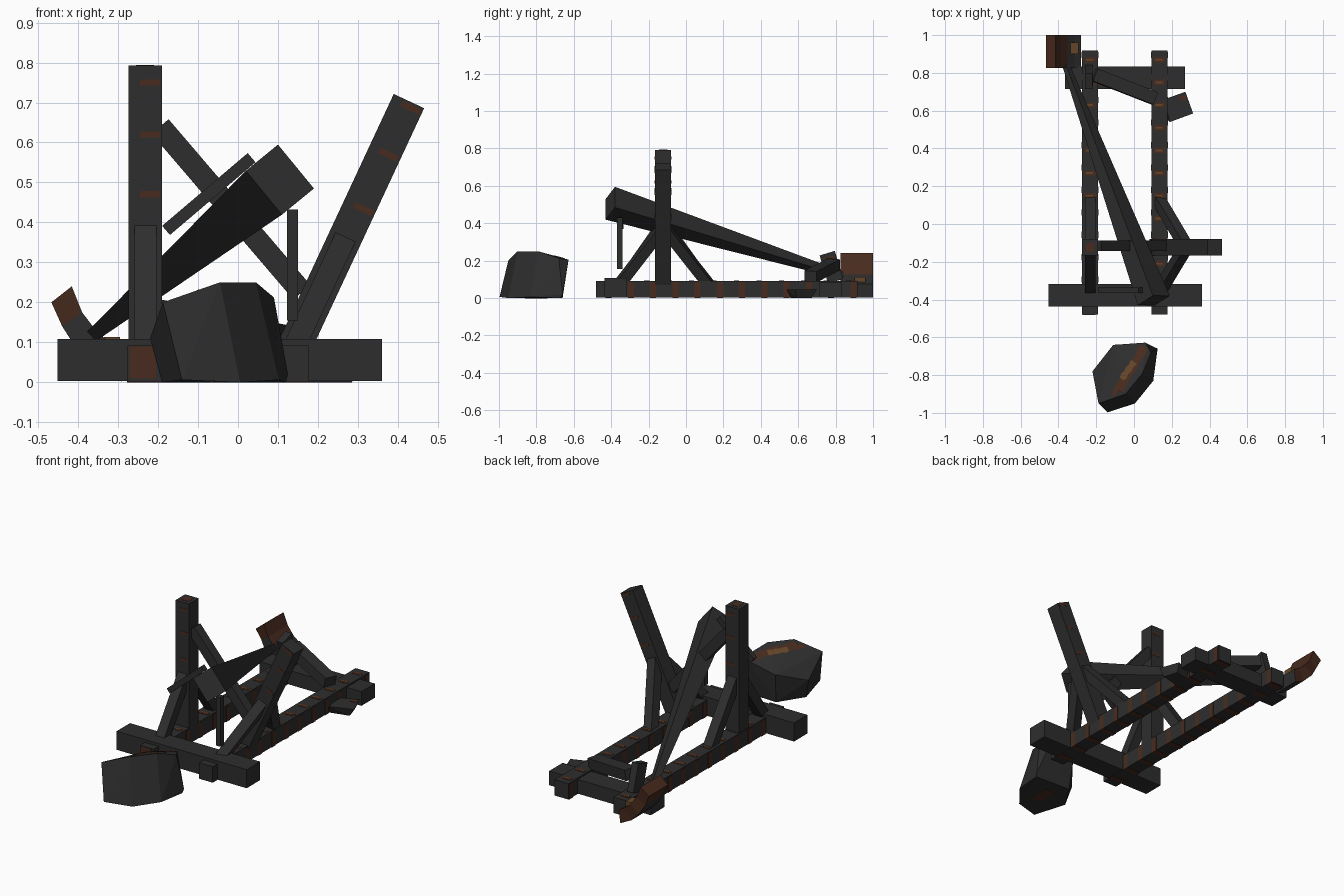
import bpy, bmesh, math
from mathutils import Vector

if "Cube" in bpy.data.objects:
    bpy.data.objects.remove(bpy.data.objects["Cube"])

def material(name, rgb):
    m = bpy.data.materials.new(name)
    m.diffuse_color = (*rgb, 1)
    m.use_nodes = True
    m.node_tree.nodes["Principled BSDF"].inputs["Base Color"].default_value = m.diffuse_color
    return m

CHAR = material("charred wood", (0.027, 0.027, 0.027))
RUST = material("ember rust", (0.065, 0.024, 0.013))
TAN = material("scorched brown", (0.13, 0.06, 0.022))

def finish(name, bm, mats):
    bmesh.ops.recalc_face_normals(bm, faces=bm.faces)
    me = bpy.data.meshes.new(name)
    bm.to_mesh(me)
    bm.free()
    ob = bpy.data.objects.new(name, me)
    bpy.context.collection.objects.link(ob)
    for m in mats:
        me.materials.append(m)
    return ob

def hull(name, points, mats=(CHAR,)):
    bm = bmesh.new()
    for p in points:
        bm.verts.new(p)
    bmesh.ops.convex_hull(bm, input=bm.verts[:])
    bmesh.ops.dissolve_limit(bm, angle_limit=0.05, verts=bm.verts[:], edges=bm.edges[:])
    return finish(name, bm, mats)

def beam(name, p, q, w, d, side=(1, 0, 0), taper=1.0, mat=CHAR):
    """Squared timber from p to q; w is measured along side, d across it."""
    p, q, s = Vector(p), Vector(q), Vector(side)
    axis = (q - p).normalized()
    s = (s - axis * s.dot(axis)).normalized()
    t = axis.cross(s)
    pts = [c + s * (a * w * k / 2) + t * (b * d * k / 2)
           for c, k in ((p, 1), (q, taper)) for a in (-1, 1) for b in (-1, 1)]
    return hull(name, pts, (mat,))

def box(name, x, y, z, mat=CHAR):
    return hull(name, [(i, j, k) for i in x for j in y for k in z], (mat,))

# Ground frame: two rails with scorched bands, two cross beams
for tag, cx in (("left", -0.233), ("right", 0.135)):
    box(tag + "_rail", (cx - 0.043, cx + 0.043), (-0.48, 0.918), (0.002, 0.092))
    for i in range(12):
        y = -0.43 + i * 0.119
        box(tag + "_rail_band", (cx - 0.0445, cx + 0.0445), (y, y + 0.032), (0, 0.085), RUST)
    for i in range(10):
        y = -0.21 + i * 0.12
        box(tag + "_rail_top_mark", (cx - 0.028, cx + 0.028), (y - 0.014, y + 0.014), (0.09, 0.0935), RUST)
        box(tag + "_rail_top_glow", (cx - 0.02, cx + 0.016), (y - 0.005, y + 0.004), (0.09, 0.0945), TAN)
box("left_rail_end_mark", (-0.272, -0.205), (-0.4815, -0.47), (0.01, 0.09), RUST)
box("front_cross_beam", (-0.452, 0.36), (-0.437, -0.318), (0.003, 0.108))
box("rear_cross_beam", (-0.365, 0.27), (0.715, 0.835), (0.004, 0.084))

# Left upright stands straight, the right one has fallen outward
LEAN = math.radians(25)
def stand(cx, y, h, lean):
    return (cx + h * math.sin(lean), y, 0.08 + h * math.cos(lean))

for tag, cx, lean, top in (("left", -0.232, 0, 0.712), ("right", 0.137, LEAN, 0.688)):
    across = (math.cos(lean), 0, -math.sin(lean))
    beam(tag + "_upright", stand(cx, -0.123, -0.04, lean), stand(cx, -0.123, top, lean), 0.084, 0.086, across)
    for end, y in (("front", -0.365), ("rear", 0.13)):
        beam(f"{tag}_{end}_brace", stand(cx, y, -0.02, lean), stand(cx, -0.12, 0.33, lean), 0.055, 0.055, across)
    for h in (0.39, 0.54, 0.67):
        beam(tag + "_upright_mark", stand(cx + 0.012, -0.123, h - 0.008, lean),
             stand(cx + 0.012, -0.123, h + 0.008, lean), 0.05, 0.089, across, mat=RUST)
box("upright_top_mark", (-0.255, -0.21), (-0.145, -0.1), (0.79, 0.7935), RUST)

# Broken axle hanging between the uprights
beam("broken_axle", (-0.195, -0.115, 0.64), (0.16, -0.115, 0.225), 0.054, 0.056, (0, 1, 0))

# Throwing arm, thick at the weight end
beam("throwing_arm", (0.105, -0.405, 0.507), (-0.36, 0.84, 0.12), 0.142, 0.115, (0.63, 0, -0.77), 0.22)

# Hanger bars of the lost weight
beam("hanger_plank", (-0.18, -0.35, 0.38), (0.034, -0.35, 0.562), 0.03, 0.03, (0, 1, 0))
box("hanger_post", (0.122, 0.15), (-0.37, -0.34), (0.155, 0.432))

# Fallen counterweight: tilted irregular block with a scorched streak on top
hull("counterweight", [
    (-0.22, -0.78, 0.11), (-0.11, -0.64, 0.165), (0.06, -0.628, 0.205), (0.09, -0.68, 0.212),
    (0.045, -0.79, 0.25), (-0.045, -0.9, 0.25), (-0.188, -0.95, 0.2),
    (-0.19, -0.8, 0), (-0.1, -0.66, 0), (0.125, -0.66, 0.02), (0.12, -0.67, 0),
    (0.102, -0.83, 0.006), (0.005, -0.95, 0), (-0.14, -0.997, 0.006)])
block = bpy.data.objects["counterweight"]
def streak(name, a, b, width, mat, lift):
    """Thin strip laid over the block top by ray casting."""
    bm = bmesh.new()
    a, b = Vector(a), Vector(b)
    n = Vector((-(b - a).y, (b - a).x)).normalized() * width / 2
    rows = []
    for i in range(9):
        c = a.lerp(b, i / 8)
        k = 1.0 if i % 3 else 0.75
        row = []
        for s in (-k, 0, k):
            e = c + n * s
            hit, loc, _, _ = block.ray_cast((e.x, e.y, 1), (0, 0, -1))
            row.append(bm.verts.new((e.x, e.y, (loc.z if hit else 0.2) + lift)))
        rows.append(row)
    for r, s in zip(rows, rows[1:]):
        for j in (0, 1):
            bm.faces.new((r[j], r[j + 1], s[j + 1], s[j]))
    finish(name, bm, (mat,))
streak("weight_scorch", (-0.1, -0.91), (0.055, -0.65), 0.05, RUST, 0.003)
streak("weight_glow", (-0.065, -0.82), (0.0, -0.73), 0.035, TAN, 0.005)
box("weight_underside_mark", (-0.07, 0.0), (-0.86, -0.74), (-0.001, 0.004), RUST)

# Broken throwing cup: curved shell under the arm tip
def shell(name, outer, inner, y0, y1):
    bm = bmesh.new()
    sections = []
    for y, dy in ((y0, 1), ((y0 + y1) / 2, 0), (y1, -1)):
        o = [bm.verts.new((x, y + dy * 0.012 * (i % 2), z)) for i, (x, z) in enumerate(outer)]
        n = [bm.verts.new((x, y, z)) for x, z in inner]
        sections.append(o + n[::-1])
    for a, b in zip(sections, sections[1:]):
        for i in range(len(a)):
            j = (i + 1) % len(a)
            bm.faces.new((a[i], a[j], b[j], b[i]))
    k = len(outer)
    for s in (sections[0], sections[-1]):
        for i in range(k - 1):
            bm.faces.new((s[i], s[i + 1], s[-2 - i], s[-1 - i]))
    ob = finish(name, bm, (CHAR, RUST))
    for f in ob.data.polygons:
        f.material_index = int(f.center.z > 0.15 or f.center.y > 0.99)
shell("throwing_cup",
      [(-0.467, 0.2), (-0.44, 0.14), (-0.405, 0.085), (-0.35, 0.03), (-0.29, 0.002)],
      [(-0.416, 0.24), (-0.39, 0.175), (-0.352, 0.125), (-0.315, 0.095), (-0.28, 0.075)],
      0.825, 1.0)
box("cup_mark", (-0.335, -0.295), (0.9, 0.96), (0.085, 0.113), TAN)

# Loose timbers at the rear
beam("fallen_beam", (-0.21, 0.79, 0.18), (0.11, 0.665, 0.115), 0.07, 0.06, (0, 1, 0))
beam("splinter_plank", (-0.24, 0.8, 0.09), (-0.24, 0.755, 0.24), 0.04, 0.085)
beam("splinter_plank_mark", (-0.238, 0.768, 0.195), (-0.238, 0.76, 0.22), 0.042, 0.06, mat=RUST)

# Broken shard beside the right rail
lower = [(0.17, 0.65), (0.26, 0.67), (0.285, 0.59), (0.17, 0.56)]
upper = [(0.16, 0.66), (0.272, 0.7), (0.313, 0.585), (0.19, 0.54)]
hull("shard", [(x, y, 0.0) for x, y in lower] + [(x, y, 0.045) for x, y in upper])
box("shard_mark", (0.24, 0.275), (0.655, 0.68), (0.044, 0.047), RUST)
